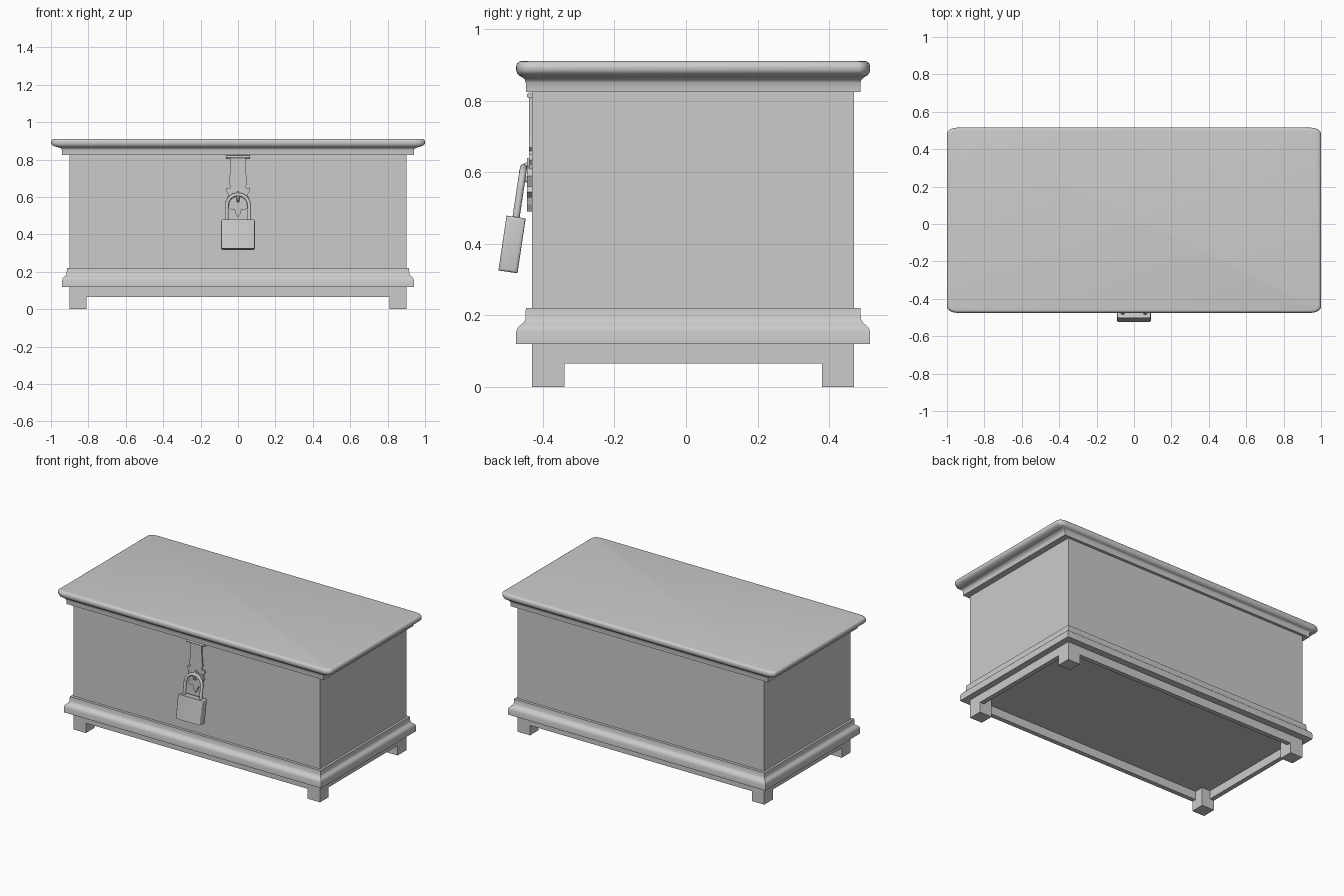
import bpy, bmesh, math
from mathutils import Vector, Matrix

cube = bpy.data.objects.get("Cube")
if cube:
    bpy.data.objects.remove(cube, do_unlink=True)

mat = bpy.data.materials.new("plain grey")
mat.use_nodes = True
GREY = (0.6, 0.6, 0.6, 1)
mat.diffuse_color = GREY
mat.node_tree.nodes["Principled BSDF"].inputs["Base Color"].default_value = GREY

HX, HY, CY = 0.9, 0.45, 0.02      # body half sizes and centre in y
FRONT = CY - HY


def finish(name, bm, smooth=True):
    bmesh.ops.recalc_face_normals(bm, faces=bm.faces)
    me = bpy.data.meshes.new(name)
    bm.to_mesh(me)
    bm.free()
    me.materials.append(mat)
    ob = bpy.data.objects.new(name, me)
    bpy.context.collection.objects.link(ob)
    if smooth:
        bpy.ops.object.select_all(action="DESELECT")
        bpy.context.view_layer.objects.active = ob
        ob.select_set(True)
        bpy.ops.object.shade_smooth_by_angle(angle=math.radians(35))
    return ob


def add_box(bm, x0, x1, y0, y1, z0, z1):
    size = Matrix.Diagonal((x1 - x0, y1 - y0, z1 - z0, 1))
    mid = Matrix.Translation(((x0 + x1) / 2, (y0 + y1) / 2, (z0 + z1) / 2))
    return bmesh.ops.create_cube(bm, size=1, matrix=mid @ size)["verts"]


def outline(hx, hy, rx, ry, steps):
    """Rectangle outline with elliptical corners."""
    pts = []
    for k, (sx, sy) in enumerate([(1, 1), (-1, 1), (-1, -1), (1, -1)]):
        for i in range(steps + 1):
            a = math.pi / 2 * (k + i / steps) if steps else 0
            ex = rx * math.cos(a) if steps else 0
            ey = ry * math.sin(a) if steps else 0
            pts.append((sx * (hx - rx) + ex, CY + sy * (hy - ry) + ey))
    return pts


def moulding(name, profile, steps=0):
    """Stack of outlines; profile rows are x overhang, y overhang, z, corner size."""
    bm = bmesh.new()
    rings = [[bm.verts.new((x, y, z)) for x, y in
              outline(HX + ox, HY + oy, r, r * 0.6, steps)] for ox, oy, z, r in profile]
    n = len(rings[0])
    for a, b in zip(rings, rings[1:]):
        for i in range(n):
            j = (i + 1) % n
            bm.faces.new((a[i], a[j], b[j], b[i]))
    bm.faces.new(rings[0][::-1])
    bm.faces.new(rings[-1])
    return finish(name, bm)


def plate(name, half, y, depth):
    """Mirrored x-z outline extruded toward the front."""
    bm = bmesh.new()
    pts = half + [(-x, z) for x, z in reversed(half) if x > 0]
    face = bm.faces.new([bm.verts.new((x, y, z)) for x, z in pts])
    new = bmesh.ops.extrude_face_region(bm, geom=[face])["geom"]
    bmesh.ops.translate(bm, vec=(0, -depth, 0),
                        verts=[v for v in new if isinstance(v, bmesh.types.BMVert)])
    return finish(name, bm, smooth=False)


def tube(name, pts, radius, sides=12):
    """Round bar swept along a path."""
    bm = bmesh.new()
    pts = [Vector(p) for p in pts]
    rings = []
    for i, p in enumerate(pts):
        t = (pts[min(i + 1, len(pts) - 1)] - pts[max(i - 1, 0)]).normalized()
        u = t.cross(Vector((0, 1, 0.01))).normalized()
        v = t.cross(u)
        rings.append([bm.verts.new(p + radius * (u * math.cos(a) + v * math.sin(a)))
                      for a in (2 * math.pi * k / sides for k in range(sides))])
    for a, b in zip(rings, rings[1:]):
        for k in range(sides):
            j = (k + 1) % sides
            bm.faces.new((a[k], a[j], b[j], b[k]))
    bm.faces.new(rings[0])
    bm.faces.new(rings[-1])
    return finish(name, bm)


# Chest body
bm = bmesh.new()
add_box(bm, -HX, HX, CY - HY, CY + HY, 0.12, 0.83)
finish("chest_body", bm, False)

# Skirt rails and feet
T, FOOT, RAIL = 0.03, 0.09, 0.065
bm = bmesh.new()
for s in (-1, 1):
    ya, yb = sorted((CY + s * HY, CY + s * (HY - T)))
    add_box(bm, -HX + FOOT, HX - FOOT, ya, yb, RAIL, 0.125)
    xa, xb = sorted((s * HX, s * (HX - T)))
    add_box(bm, xa, xb, CY - HY + FOOT, CY + HY - FOOT, RAIL, 0.125)
finish("skirt_rails", bm, False)
bm = bmesh.new()
for sx in (-1, 1):
    for sy in (-1, 1):
        xa, xb = sorted((sx * HX, sx * (HX - FOOT)))
        ya, yb = sorted((CY + sy * HY, CY + sy * (HY - FOOT)))
        add_box(bm, xa, xb, ya, yb, 0, 0.125)
finish("feet", bm, False)

# Base moulding
moulding("base_moulding", [
    (0.04, 0.045, 0.12, 0), (0.04, 0.045, 0.155, 0), (0.037, 0.041, 0.165, 0),
    (0.030, 0.033, 0.173, 0), (0.020, 0.024, 0.18, 0), (0.016, 0.019, 0.19, 0),
    (0.015, 0.018, 0.22, 0)])

# Lid: sharp collar below, rounded slab above
moulding("lid_collar", [
    (0.04, 0.018, 0.825, 0), (0.04, 0.018, 0.85, 0), (0.045, 0.02, 0.858, 0),
    (0.058, 0.027, 0.866, 0), (0.075, 0.035, 0.87, 0)])
moulding("lid_slab", [
    (0.06, 0.027, 0.865, 0.03), (0.082, 0.037, 0.871, 0.04), (0.094, 0.042, 0.877, 0.05),
    (0.1, 0.045, 0.886, 0.055), (0.1, 0.045, 0.897, 0.055), (0.097, 0.042, 0.905, 0.053),
    (0.09, 0.036, 0.91, 0.05), (0.082, 0.031, 0.911, 0.045)], steps=6)

# Hasp strap, hinge barrel and pierced-looking lower plate
plate("hasp_strap", [
    (0, 0.82), (0.04, 0.82), (0.042, 0.76), (0.045, 0.70), (0.05, 0.67), (0.04, 0.66),
    (0.045, 0.645), (0.06, 0.65), (0.066, 0.635), (0.055, 0.62), (0.05, 0.60), (0, 0.60)],
    FRONT, 0.009)
tube("hinge_barrel", [(-0.065, FRONT - 0.007, 0.815), (0.065, FRONT - 0.007, 0.815)], 0.008)
plate("hasp_end", [
    (0, 0.64), (0.025, 0.62), (0.05, 0.615), (0.06, 0.59), (0.045, 0.56), (0.055, 0.545),
    (0.035, 0.53), (0.02, 0.535), (0.012, 0.51), (0, 0.49)], FRONT, 0.014)

# Staple that holds the shackle
arc = [math.pi * i / 8 for i in range(9)]
tube("staple", [(0, FRONT - 0.03 * math.sin(a), 0.60 + 0.025 * math.cos(a)) for a in arc], 0.007)

# Padlock, built upright and tilted as one
tilt = Matrix.Translation((0, -0.475, 0.475)) @ Matrix.Rotation(math.radians(-8.5), 4, "X")
bm = bmesh.new()
add_box(bm, -0.09, 0.09, -0.027, 0.027, -0.155, 0)
bmesh.ops.bevel(bm, geom=[e for e in bm.edges if abs(e.verts[0].co.x - e.verts[1].co.x) < 0.01],
                offset=0.008, segments=3, affect="EDGES", profile=0.5)
bm.transform(tilt)
finish("padlock_body", bm)
path = [(0.06, 0, -0.01)] + [(0.06 * math.cos(a), 0, 0.08 + 0.06 * math.sin(a)) for a in arc]
path.append((-0.06, 0, -0.01))
tube("padlock_shackle", [tilt @ Vector(p) for p in path], 0.01)
